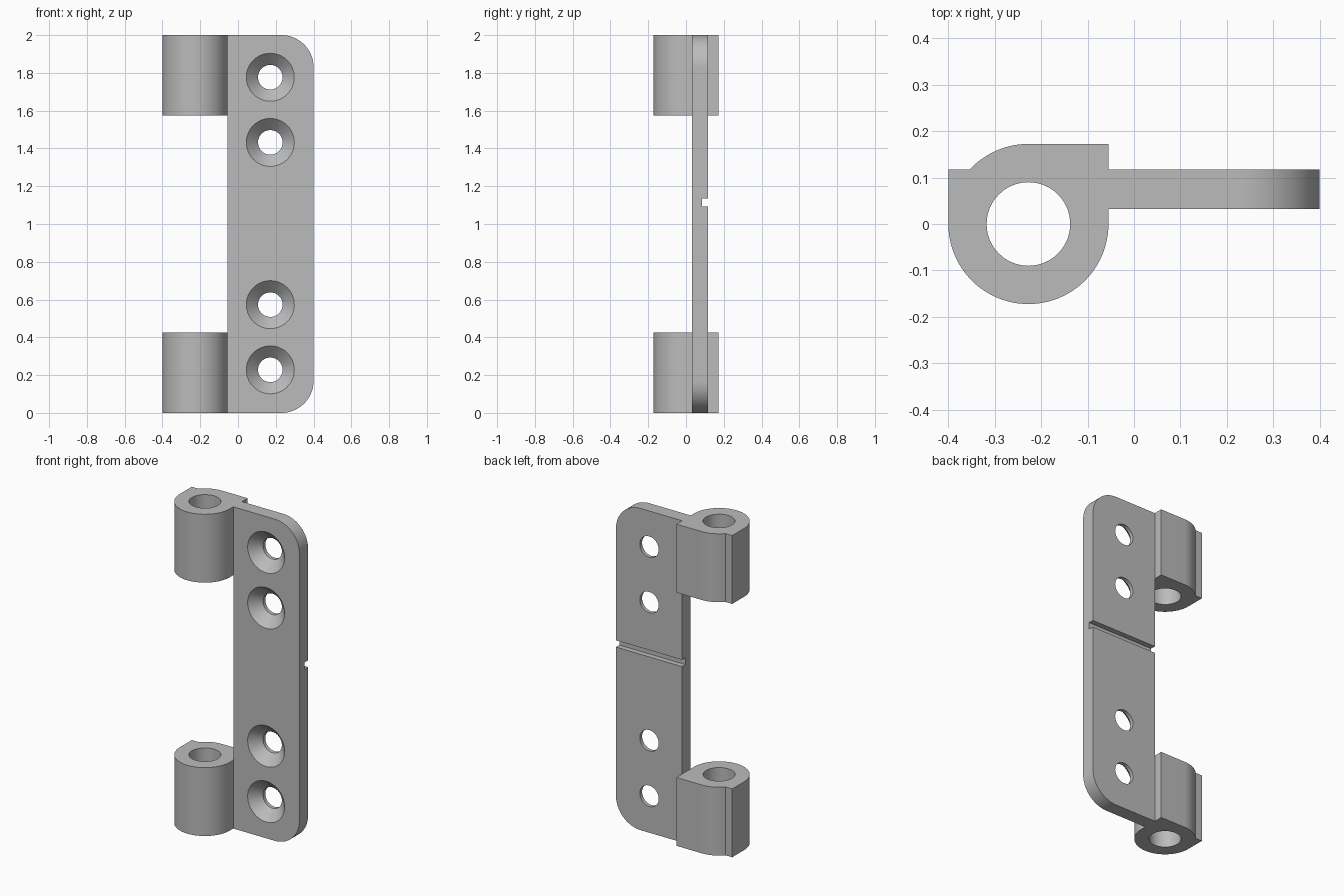
import bpy, bmesh, math
from mathutils import Matrix, Vector

if "Cube" in bpy.data.objects:
    bpy.data.objects.remove(bpy.data.objects["Cube"], do_unlink=True)

steel = bpy.data.materials.new("plain grey metal")
steel.use_nodes = True
GREY = (0.5, 0.5, 0.5, 1)
steel.diffuse_color = GREY
steel.node_tree.nodes["Principled BSDF"].inputs["Base Color"].default_value = GREY

HEIGHT = 2.0
EDGE = -0.055                    # where the leaf meets the knuckles
RIGHT = 0.4
FRONT, BACK = 0.032, 0.117       # leaf thickness
RADIUS = 0.1725
PIN_X = EDGE - RADIUS
KNUCKLE = 0.425


def arc(cx, cy, r, start, end, steps=24):
    angles = [math.radians(start + (end - start) * i / steps) for i in range(steps + 1)]
    return [(cx + r * math.cos(a), cy + r * math.sin(a)) for a in angles]


def add_object(name, bm):
    bmesh.ops.recalc_face_normals(bm, faces=bm.faces)
    mesh = bpy.data.meshes.new(name)
    bm.to_mesh(mesh)
    bm.free()
    mesh.materials.append(steel)
    obj = bpy.data.objects.new(name, mesh)
    bpy.context.collection.objects.link(obj)
    return obj


def prism(name, points, offset):
    """Extrude a closed outline along an offset."""
    bm = bmesh.new()
    face = bm.faces.new([bm.verts.new(p) for p in points])
    out = bmesh.ops.extrude_face_region(bm, geom=[face])
    bmesh.ops.translate(bm, vec=offset, verts=[v for v in out["geom"] if isinstance(v, bmesh.types.BMVert)])
    return add_object(name, bm)


def lathe(name, profile, matrix, steps=64):
    """Turn (radius, height) pairs into a closed solid."""
    bm = bmesh.new()
    rings = [[bm.verts.new((x, y, h)) for x, y in arc(0, 0, r, 0, 360, steps)[:-1]]
             for r, h in profile]
    for low, high in zip(rings, rings[1:]):
        for i in range(steps):
            j = (i + 1) % steps
            bm.faces.new((low[i], low[j], high[j], high[i]))
    bm.faces.new(rings[0])
    bm.faces.new(rings[-1])
    bm.transform(matrix)
    return add_object(name, bm)


def cut(obj, cutters):
    bpy.ops.object.select_all(action="DESELECT")
    bpy.context.view_layer.objects.active = obj
    obj.select_set(True)
    for cutter in cutters:
        cutter.hide_render = True
        mod = obj.modifiers.new("cut", "BOOLEAN")
        mod.operation = "DIFFERENCE"
        mod.solver = "EXACT"
        mod.object = cutter
        bpy.ops.object.modifier_apply(modifier=mod.name)
        bpy.data.objects.remove(cutter, do_unlink=True)
    bpy.ops.object.shade_smooth_by_angle(angle=math.radians(25))


# Leaf plate with two rounded outer corners
corner = 0.17
outline = [(EDGE, 0), *arc(RIGHT - corner, corner, corner, -90, 0),
           *arc(RIGHT - corner, HEIGHT - corner, corner, 0, 90), (EDGE, HEIGHT)]
leaf = prism("hinge_leaf", [(x, FRONT, z) for x, z in outline], Vector((0, BACK - FRONT, 0)))

# Countersunk screw holes, wide at the front
cutters = []
slope, wide, narrow = 0.01, 0.127, 0.065
depth = wide - narrow
for z in (0.228, 0.573, 1.432, 1.777):
    place = Matrix.Translation((0.171, FRONT, z)) @ Matrix.Rotation(math.radians(-90), 4, "X")
    cutters.append(lathe("screw_cutter", [(wide + slope, -slope), (narrow, depth), (narrow, 0.2)], place))

# Square groove across the back
groove = [(EDGE - 0.1, 0.084, z) for z in (1.093, 1.135)]
groove += [(EDGE - 0.1, 0.2, z) for z in (1.135, 1.093)]
cutters.append(prism("groove_cutter", groove, Vector((1, 0, 0))))
cut(leaf, cutters)

# Knuckles: round at the front, square shoulder and stop lip at the back
lip_angle = 180 - math.degrees(math.asin(BACK / RADIUS))
section = [*arc(PIN_X, 0, RADIUS, 180, 360, 48), (EDGE, RADIUS),
           *arc(PIN_X, 0, RADIUS, 90, lip_angle, 16), (PIN_X - RADIUS, BACK)]
for name, base in (("lower_knuckle", 0), ("upper_knuckle", HEIGHT - KNUCKLE)):
    knuckle = prism(name, [(x, y, base) for x, y in section], Vector((0, 0, KNUCKLE)))
    bore = lathe("pin_cutter", [(0.09, base - 0.1), (0.09, base + KNUCKLE + 0.1)],
                 Matrix.Translation((PIN_X, 0, 0)))
    cut(knuckle, [bore])
